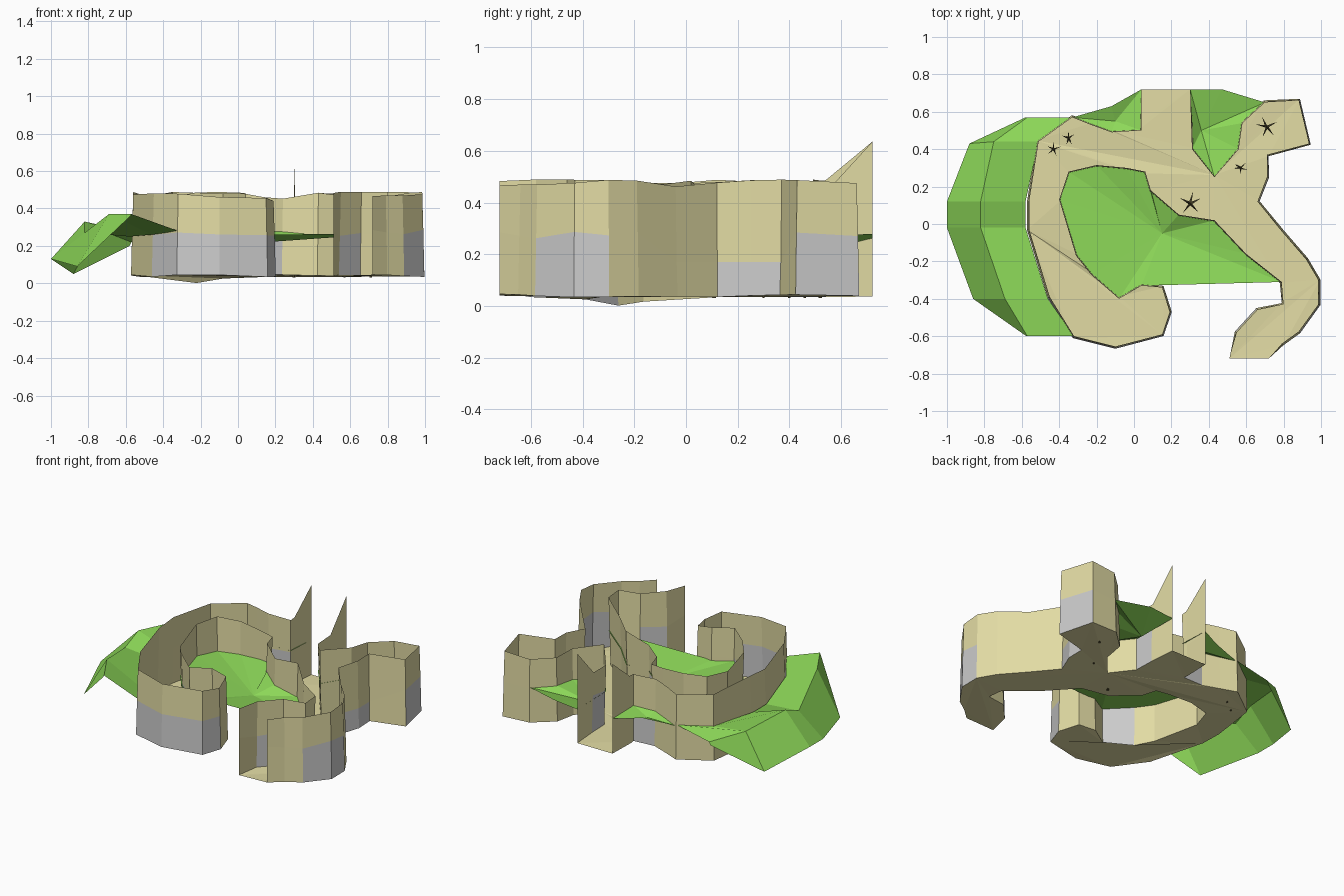
import bpy, bmesh, math, random
from mathutils import Vector

if "Cube" in bpy.data.objects:
    bpy.data.objects.remove(bpy.data.objects["Cube"])
random.seed(4)


def material(name, rgb):
    m = bpy.data.materials.new(name)
    m.diffuse_color = (*rgb, 1)
    m.use_nodes = True
    m.node_tree.nodes["Principled BSDF"].inputs["Base Color"].default_value = m.diffuse_color
    return m


SAND = material("sand", (0.76, 0.71, 0.37))
ROCK = material("grey_rock", (0.57, 0.57, 0.57))
GRASS = material("grass", (0.27, 0.70, 0.10))
WOOD = material("dead_wood", (0.06, 0.05, 0.02))


def finish(bm, name, *mats):
    me = bpy.data.meshes.new(name)
    bm.to_mesh(me)
    bm.free()
    for m in mats:
        me.materials.append(m)
    ob = bpy.data.objects.new(name, me)
    bpy.context.collection.objects.link(ob)
    return ob


# Plan outlines of the canyon path: one cliff on each side, open at both ends
WEST = [(.04, .72), (.04, .54), (.04, .5), (-.12, .49), (-.23, .53), (-.33, .57),
        (-.51, .44), (-.56, .12), (-.56, -.03), (-.45, -.39), (-.32, -.6),
        (-.1, -.655), (.15, -.59), (.19, -.47), (.15, -.34), (.04, -.33),
        (-.08, -.4), (-.23, -.27), (-.31, -.17), (-.4, .13), (-.35, .28),
        (-.2, .315), (-.04, .3), (.06, .28), (.09, .18), (.24, .05), (.43, .02),
        (.6, -.16), (.79, -.31), (.8, -.43), (.66, -.46), (.55, -.58), (.51, -.72)]
EAST = [(.72, -.72), (.79, -.64), (.88, -.575), (.985, -.43), (.985, -.3), (.92, -.19),
        (.79, -.04), (.66, .12), (.71, .25), (.71, .37), (.935, .43), (.88, .66),
        (.7, .65), (.58, .54), (.56, .4), (.43, .25), (.31, .4), (.305, .54), (.30, .72)]


def floor_z(x, y):
    dip = .04 * max(0, 1 - math.hypot(x + .23, y + .27) / .3)
    return .04 + .006 * math.sin(7 * x + 5 * y) * (dip == 0) - dip


def top_z(x, y):
    if y > .7 and x < .35:
        return .635                      # tall fins at the north mouth
    dip = .04 * max(0, 1 - abs(x - .26) / .15)
    return .475 + .014 * math.sin(6 * x - 8 * y) - dip


def foot(pts, i):
    # cliff foot splays outwards a little from the path
    p = Vector(pts[i])
    if i in (0, len(pts) - 1):
        return p
    d = (Vector(pts[i + 1]) - p).normalized() + (p - Vector(pts[i - 1])).normalized()
    d.normalize()
    return p + Vector((d.y, -d.x)) * .012


FEET = {n: [foot(pts, i) for i in range(len(pts))] for n, pts in (("w", WEST), ("e", EAST))}


def cliff(name, pts, feet, rock):
    bm = bmesh.new()
    cols = []
    for p, f in zip(pts, feet):
        f = Vector(f)
        m = f.lerp(Vector(p), .5)
        h = .17 if p[0] > .6 and -.1 < p[1] < .4 else random.uniform(.25, .29)
        cols.append([bm.verts.new((f.x, f.y, floor_z(*f))), bm.verts.new((m.x, m.y, h)),
                     bm.verts.new((*p, top_z(*p)))])
    for i, (a, b) in enumerate(zip(cols, cols[1:])):
        for r in range(2):
            face = bm.faces.new((a[r], b[r], b[r + 1], a[r + 1]))
            face.material_index = int(r == 0 and i in rock)
    return finish(bm, name, SAND, ROCK)


cliff("west_cliff", WEST, FEET["w"], {2, 9, 10, 11, 12, 16, 22, 23, 24, 30})
cliff("east_cliff", EAST, FEET["e"], {2, 3, 7, 8, 10, 16})

# Sandy path floor
bm = bmesh.new()
ring = [bm.verts.new((x, y, floor_z(x, y))) for x, y in FEET["w"] + FEET["e"]]
face = bm.faces.new(ring)
face.normal_update()
if face.normal.z < 0:
    face.normal_flip()
bmesh.ops.triangulate(bm, faces=[face], ngon_method='EAR_CLIP')
finish(bm, "path_floor", SAND)


def fan(name, pts, centre):
    # grass patch fanned around one sunken point
    bm = bmesh.new()
    c = bm.verts.new(centre)
    vs = [bm.verts.new((x, y, .27 + .012 * math.sin(9 * x + 4 * y))) for x, y in pts]
    for a, b in zip(vs, vs[1:] + vs[:1]):
        f = bm.faces.new((c, a, b))
        f.normal_update()
        if f.normal.z < 0:
            f.normal_flip()
    finish(bm, name, GRASS)


fan("central_meadow", WEST[15:29], (.15, -.05, .22))
fan("northeast_meadow", [(.30, .72), (.47, .72), (.7, .65)] + EAST[13:17], (.36, .5, .21))
fan("northwest_meadow", [(.04, .72), (-.12, .63)] + WEST[5:1:-1], (-.1, .55, .25))

# Western grassy bank: inner, ridge and outer lines skinned together
inner = [(-.33, .57, .27), (-.51, .44, .26), (-.58, .12, .25), (-.58, -.02, .25),
         (-.46, -.4, .26), (-.32, -.6, .28)]
ridge = [(-.57, .57, .22), (-.75, .44, .29), (-.82, .12, .33), (-.82, -.02, .27),
         (-.69, -.4, .37), (-.57, -.6, .37)]
outer = [(-.58, .57, .2), (-.88, .43, .05), (-1, .12, .13), (-1, -.02, .13),
         (-.86, -.4, .09), (-.575, -.6, .36)]
bm = bmesh.new()
lines = [[bm.verts.new(p) for p in line] for line in (inner, ridge, outer)]
for a, b in zip(lines, lines[1:]):
    for i in range(5):
        bm.faces.new((a[i], b[i], b[i + 1], a[i + 1]))
finish(bm, "western_bank", GRASS)


# Small dead shrubs: thin spikes radiating from a short trunk
def shrub(x, y, r):
    bm = bmesh.new()
    base = Vector((x, y, .03))
    crown = base + Vector((0, 0, r * .8))

    def spike(p, q, w):
        side = (q - p).orthogonal().normalized() * w
        axis = (q - p).normalized()
        tri = [bm.verts.new(p + side * math.cos(k * 2.094) + axis.cross(side) * math.sin(k * 2.094))
               for k in range(3)]
        tip = bm.verts.new(q)
        for k in range(3):
            bm.faces.new((tri[k], tri[(k + 1) % 3], tip))

    spike(base, crown + Vector((0, 0, r * .5)), r * .14)
    turn = random.random() * 6
    for k in range(5):
        a = turn + k * 1.257 + random.uniform(-.3, .3)
        spike(crown, crown + Vector((math.cos(a), math.sin(a), random.uniform(.2, .6))) * r, r * .14)
    finish(bm, "dead_shrub", WOOD)


for spot in [(-.43, .4, .04), (-.35, .46, .04), (.3, .11, .065), (.71, .52, .06), (.57, .3, .04)]:
    shrub(*spot)
